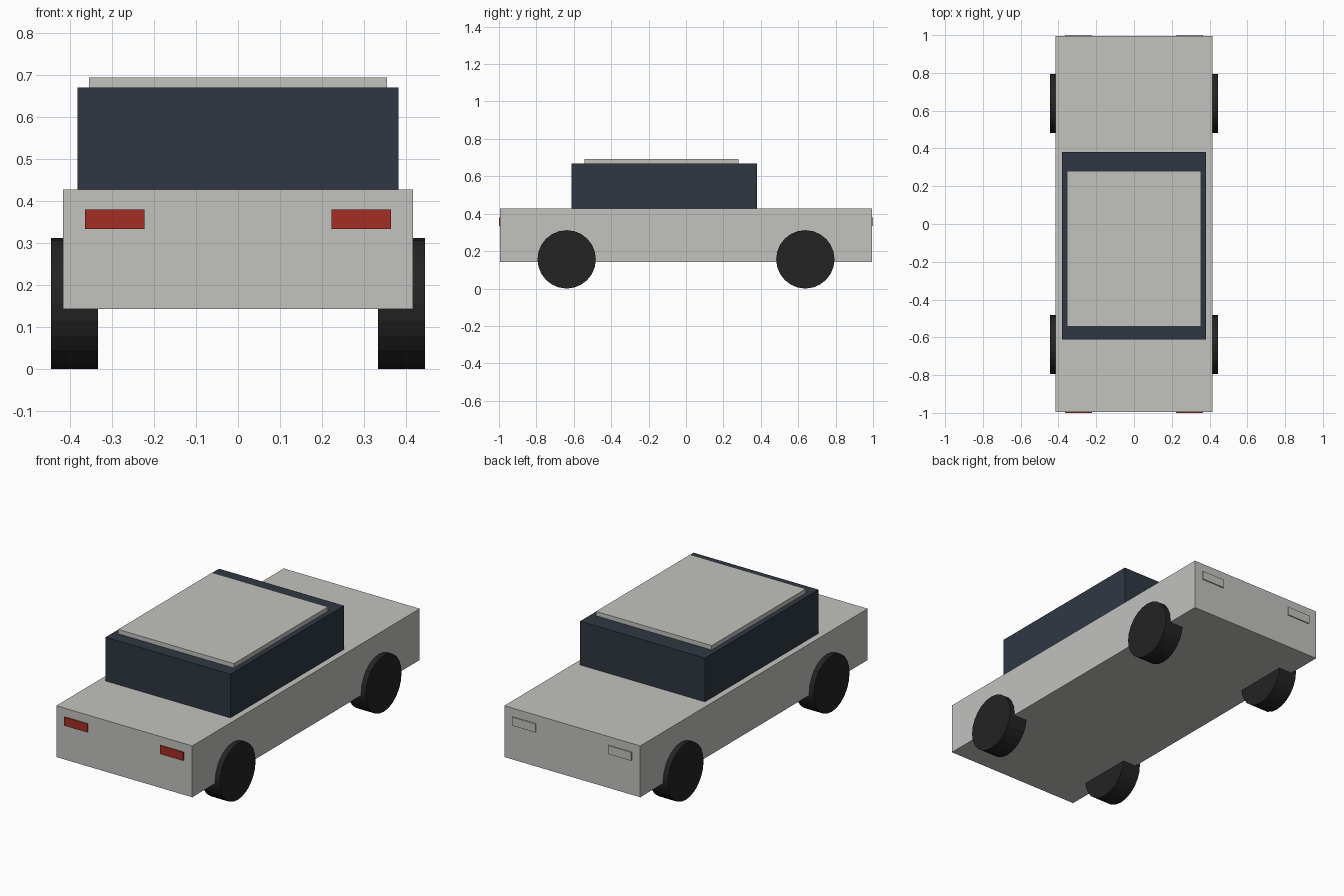
import bpy
import math

if "Cube" in bpy.data.objects:
    bpy.data.objects.remove(bpy.data.objects["Cube"])


def material(name, rgb):
    m = bpy.data.materials.new(name)
    m.diffuse_color = (*rgb, 1.0)
    m.use_nodes = True
    m.node_tree.nodes["Principled BSDF"].inputs["Base Color"].default_value = m.diffuse_color
    return m


grey = material("light grey paint", (0.54, 0.54, 0.52))
glass = material("dark blue glass", (0.028, 0.039, 0.055))
rubber = material("black rubber", (0.017, 0.017, 0.017))
red = material("red lamp", (0.37, 0.028, 0.018))


def box(name, x, y, z, mat):
    """Box from (min, max) ranges along each axis."""
    bpy.ops.mesh.primitive_cube_add(size=1)
    ob = bpy.context.object
    ob.name = name
    ranges = (x, y, z)
    ob.location = [(a + b) / 2 for a, b in ranges]
    ob.scale = [b - a for a, b in ranges]
    bpy.ops.object.transform_apply(location=False, rotation=False, scale=True)
    ob.data.materials.append(mat)
    return ob


# Body, glass cabin and roof panel
box("body", (-0.416, 0.416), (-0.994, 0.994), (0.143, 0.427), grey)
box("cabin", (-0.382, 0.382), (-0.612, 0.38), (0.427, 0.669), glass)
box("roof", (-0.354, 0.354), (-0.542, 0.281), (0.669, 0.693), grey)

for side, s in (("left", -1), ("right", 1)):
    lamp_x = sorted((s * 0.222, s * 0.364))
    # Red lamps on the front face, grey lamps on the rear face
    box(f"{side}_front_lamp", lamp_x, (-1.0, -0.992), (0.333, 0.38), red)
    box(f"{side}_rear_lamp", lamp_x, (0.992, 1.0), (0.333, 0.38), grey)

    # Wheels
    for end, y in (("front", -0.638), ("rear", 0.638)):
        bpy.ops.mesh.primitive_cylinder_add(
            vertices=24, radius=0.156, depth=0.112,
            location=(s * 0.389, y, 0.156), rotation=(0, math.pi / 2, 0))
        wheel = bpy.context.object
        wheel.name = f"{side}_{end}_wheel"
        wheel.data.materials.append(rubber)
